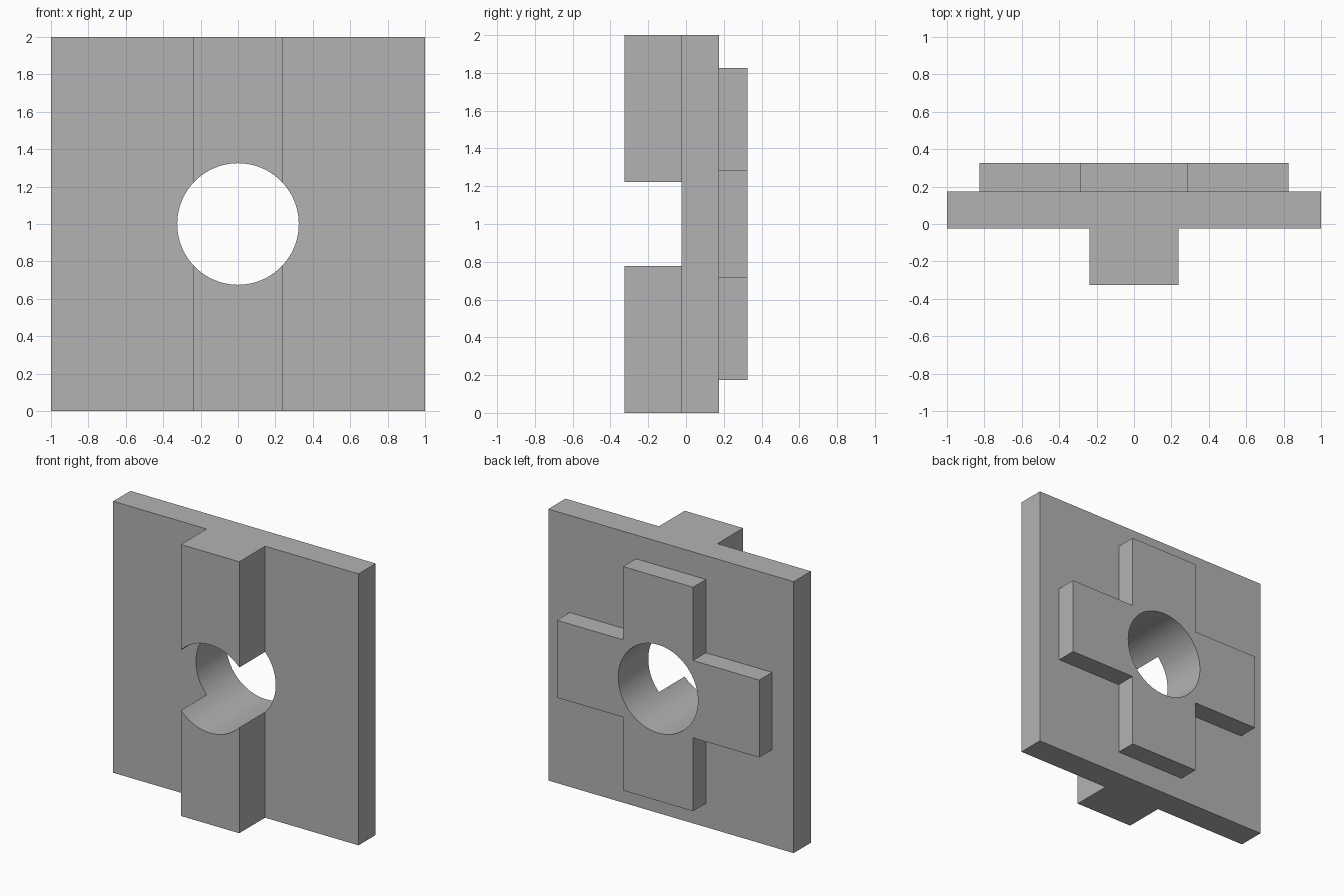
import bpy, bmesh, math
from mathutils import Matrix, Vector

cube = bpy.data.objects.get("Cube")
if cube:
    bpy.data.objects.remove(cube, do_unlink=True)

GREY = (0.45, 0.45, 0.45, 1.0)
mat = bpy.data.materials.new("plain_grey")
mat.use_nodes = True
mat.diffuse_color = GREY
mat.node_tree.nodes["Principled BSDF"].inputs["Base Color"].default_value = GREY

HALF = 1.0                                   # half the plate side
RIB, RIB_FRONT = 0.238, -0.325               # rib half width and front face
PLATE_FRONT, PLATE_BACK = -0.025, 0.175
ARM, ARM_REACH, CROSS_BACK = 0.285, 0.825, 0.325
HOLE_RADIUS = 0.325


def add_object(name, bm):
    bmesh.ops.recalc_face_normals(bm, faces=bm.faces[:])
    mesh = bpy.data.meshes.new(name)
    bm.to_mesh(mesh)
    bm.free()
    mesh.materials.append(mat)
    obj = bpy.data.objects.new(name, mesh)
    bpy.context.collection.objects.link(obj)
    return obj


def prism(name, points, direction):
    """Extrude a flat outline along a direction."""
    bm = bmesh.new()
    face = bm.faces.new([bm.verts.new(p) for p in points])
    new = bmesh.ops.extrude_face_region(bm, geom=[face])["geom"]
    verts = [g for g in new if isinstance(g, bmesh.types.BMVert)]
    bmesh.ops.translate(bm, verts=verts, vec=Vector(direction))
    return add_object(name, bm)


def combine(target, tool, operation):
    """Apply a boolean and discard its helper."""
    mod = target.modifiers.new(operation.lower(), 'BOOLEAN')
    mod.operation, mod.solver, mod.object = operation, 'EXACT', tool
    bpy.context.view_layer.objects.active = target
    bpy.ops.object.modifier_apply(modifier=mod.name)
    bpy.data.objects.remove(tool, do_unlink=True)


# Square plate with a full-height front rib: a T profile extruded upwards
right = [(RIB, RIB_FRONT), (RIB, PLATE_FRONT), (HALF, PLATE_FRONT), (HALF, PLATE_BACK)]
outline = right + [(-x, y) for x, y in reversed(right)]
body = prism("ribbed_plate", [(x, y, 0) for x, y in outline], (0, 0, 2 * HALF))

# Raised cross on the back, sunk into the plate for a clean union
arm = [(ARM, ARM), (ARM, ARM_REACH), (-ARM, ARM_REACH)]
cross_points = []
for turn in range(4):
    rot = Matrix.Rotation(turn * math.pi / 2, 2)
    cross_points += [rot @ Vector(p) for p in arm]
sunk = (PLATE_FRONT + PLATE_BACK) / 2
cross = prism("back_cross", [(p.x, sunk, p.y + HALF) for p in cross_points],
              (0, CROSS_BACK - sunk, 0))
combine(body, cross, 'UNION')

# Round hole through everything
bm = bmesh.new()
bmesh.ops.create_cone(bm, cap_ends=True, segments=96, radius1=HOLE_RADIUS,
                      radius2=HOLE_RADIUS, depth=2,
                      matrix=Matrix.Translation((0, 0, HALF)) @ Matrix.Rotation(math.pi / 2, 4, 'X'))
hole = add_object("hole_cutter", bm)
hole.hide_render = True
combine(body, hole, 'DIFFERENCE')

# Smooth bore with crisp edges
bpy.ops.object.select_all(action='DESELECT')
body.select_set(True)
bpy.context.view_layer.objects.active = body
bpy.ops.object.shade_smooth_by_angle(angle=math.radians(30))
